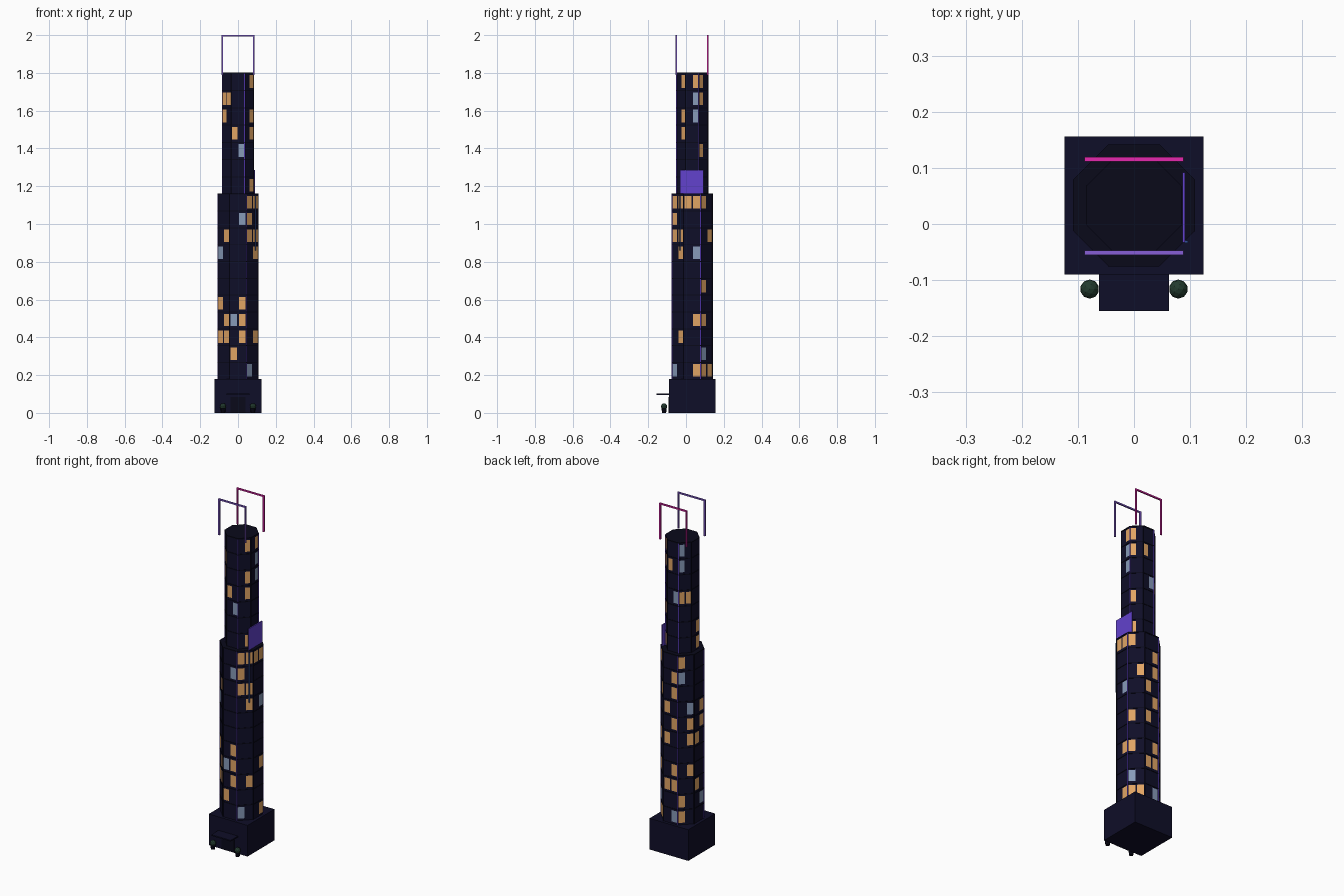
import bpy, bmesh, math, random
from mathutils import Matrix, Vector

if "Cube" in bpy.data.objects:
    bpy.data.objects.remove(bpy.data.objects["Cube"])

random.seed(7)
CY = 0.033  # tower axis in y


def mat(name, r, g, b):
    lin = [(c / 255 / 12.92) if c < 11 else ((c / 255 + 0.055) / 1.055) ** 2.4 for c in (r, g, b)]
    m = bpy.data.materials.new(name)
    m.diffuse_color = (*lin, 1)
    m.use_nodes = True
    m.node_tree.nodes["Principled BSDF"].inputs["Base Color"].default_value = m.diffuse_color
    return m


WALL = mat("night navy", 15, 14, 40)
TRIM = mat("dark trim", 9, 9, 26)
AMBER = mat("amber window", 225, 165, 100)
PALE = mat("pale blue window", 135, 155, 185)
VIOLET = mat("violet neon", 135, 95, 215)
MAGENTA = mat("magenta neon", 230, 40, 175)
SCREEN = mat("screen purple", 98, 66, 205)
GREEN = mat("shrub green", 34, 58, 46)
BLUE = mat("blue neon", 50, 80, 150)


def finish(name, bm, *mats):
    me = bpy.data.meshes.new(name)
    bm.to_mesh(me)
    bm.free()
    for m in mats:
        me.materials.append(m)
    ob = bpy.data.objects.new(name, me)
    bpy.context.collection.objects.link(ob)
    return ob


def add_box(bm, lo, hi):
    lo, hi = Vector(lo), Vector(hi)
    m = Matrix.Translation((lo + hi) / 2) @ Matrix.Diagonal((*(hi - lo), 1))
    bmesh.ops.create_cube(bm, size=1, matrix=m)


def box(name, lo, hi, m):
    bm = bmesh.new()
    add_box(bm, lo, hi)
    return finish(name, bm, m)


def add_octagon(bm, apothem, z0, z1):
    r = apothem / math.cos(math.pi / 8)
    m = Matrix.Translation((0, CY, (z0 + z1) / 2)) @ Matrix.Rotation(math.pi / 8, 4, 'Z')
    bmesh.ops.create_cone(bm, cap_ends=True, segments=8, radius1=r, radius2=r, depth=z1 - z0, matrix=m)


# Lit windows per face angle, two columns per floor, from the lowest floor up
LOWER = {225: ".. .. oo .o o. .. .. b. .o .. ..", 270: ".. o. .o bo .o .. .. .. .. .b ..",
         315: "b. .. .o .. .. .. .. .o oo o. oo", 0: ".o .. .. .o .. .. .. .b .. .. oo",
         45: "oo b. .. o. .. o. .. .. .o .. o."}
UPPER = {225: ".. .. .. .. o. oo ..", 270: ".. .. .b o. .. .. ..", 315: ".o .. .. .o .o .. .o",
         0: ".. .. .. .. .b .b .o", 45: "o. .. o. .. .. o. o."}


def tier(name, apothem, z0, z1, floors, lit):
    # Shaft
    bm = bmesh.new()
    add_octagon(bm, apothem, z0, z1)
    finish(name + "_shaft", bm, WALL)
    step = (z1 - z0) / floors
    # Floor ledges
    bm = bmesh.new()
    for k in range(1, floors + 1):
        z = z0 + k * step
        add_octagon(bm, apothem + 0.002, z - 0.005, z + (0.001 if k == floors else 0.0))
    finish(name + "_ledges", bm, TRIM)
    # Lit windows as thin plates
    bm = bmesh.new()
    half = apothem * math.tan(math.pi / 8)
    for deg in range(0, 360, 45):
        a = math.radians(deg)
        normal = Vector((math.cos(a), math.sin(a), 0))
        side = Vector((-math.sin(a), math.cos(a), 0))
        rows = lit.get(deg)
        rows = rows.split() if rows else [
            "".join(random.choice("oob.........") for _ in range(2)) for _ in range(floors)]
        for k, row in enumerate(rows):
            for c, ch in enumerate(row):
                if ch == ".":
                    continue
                mid = Vector((0, CY, z0 + (k + 0.5) * step)) + normal * (apothem + 0.001)
                mid += side * (c - 0.5) * half
                u, v = side * half * 0.4, Vector((0, 0, step * 0.37))
                f = bm.faces.new([bm.verts.new(mid + p) for p in (-u - v, u - v, u + v, -u + v)])
                f.material_index = int(ch == "b")
    finish(name + "_windows", bm, AMBER, PALE)
    # Corner mullions, every other one a neon strip
    bars, neon = bmesh.new(), bmesh.new()
    r = apothem / math.cos(math.pi / 8)
    for i in range(8):
        a = math.radians(22.5 + 45 * i)
        x, y, w = r * math.cos(a), CY + r * math.sin(a), 0.002
        add_box(bars if i % 2 else neon, (x - w, y - w, z0), (x + w, y + w, z1))
    finish(name + "_mullions", bars, TRIM)
    finish(name + "_neon_strips", neon, SCREEN)


tier("lower_tier", 0.107, 0.18, 1.16, 11, LOWER)
tier("upper_tier", 0.083, 1.16, 1.80, 7, UPPER)

# Podium, entrance canopy and door
box("podium", (-0.124, -0.09, 0), (0.124, 0.156, 0.18), WALL)
box("canopy", (-0.062, -0.155, 0.095), (0.062, -0.09, 0.102), WALL)
box("door", (-0.04, -0.0915, 0), (0.04, -0.09, 0.085), TRIM)

# Potted shrubs
for s, label in ((-1, "left"), (1, "right")):
    at = Vector((s * 0.079, -0.116, 0))
    bm = bmesh.new()
    bmesh.ops.create_cone(bm, cap_ends=True, segments=8, radius1=0.011, radius2=0.014, depth=0.026,
                          matrix=Matrix.Translation(at + Vector((0, 0, 0.013))))
    finish(label + "_pot", bm, TRIM)
    bm = bmesh.new()
    bmesh.ops.create_icosphere(bm, subdivisions=2, radius=0.017,
                               matrix=Matrix.Translation(at + Vector((0, 0, 0.034))))
    finish(label + "_shrub", bm, GREEN)

# Side screen and short blue strip
box("side_screen", (0.086, -0.033, 1.161), (0.091, 0.092, 1.285), SCREEN)
box("blue_strip", (0.091, -0.034, 0.86), (0.096, -0.029, 1.15), BLUE)

# Neon roof frames
for label, y, m in (("front", -0.051, VIOLET), ("back", 0.115, MAGENTA)):
    bm = bmesh.new()
    for s in (-1, 1):
        add_box(bm, (s * 0.084 - 0.004, y - 0.004, 1.79), (s * 0.084 + 0.004, y + 0.004, 1.992))
    add_box(bm, (-0.088, y - 0.004, 1.992), (0.088, y + 0.004, 2.0))
    finish(label + "_roof_frame", bm, m)
